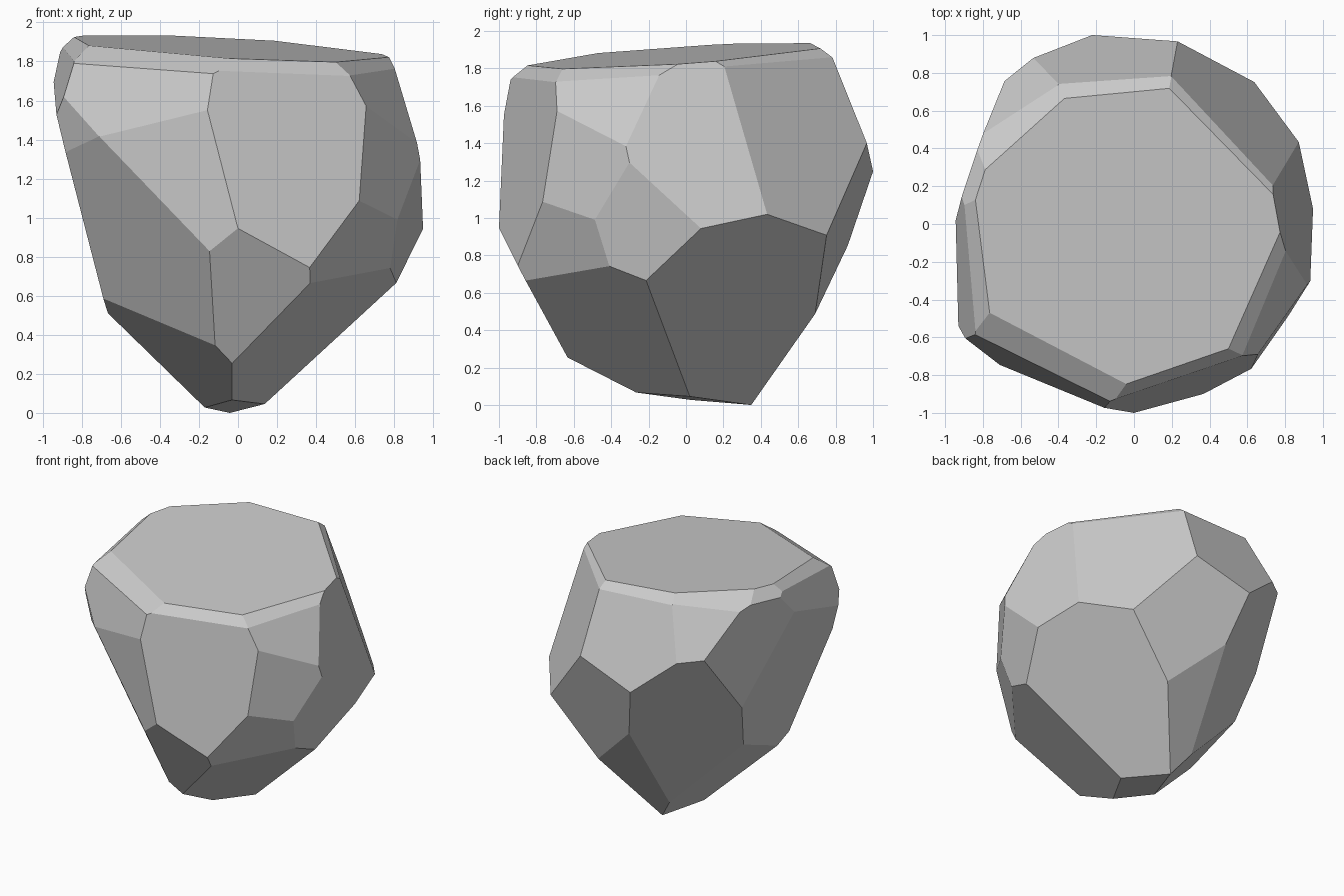
import bpy, bmesh
from mathutils import Vector

if "Cube" in bpy.data.objects:
    bpy.data.objects.remove(bpy.data.objects["Cube"])

CENTRE = Vector((0, 0, 1))

# Each facet is a flat cut: outward direction scaled by 1 / distance from the centre
TOP = [(.065, -.076, 1.145)]
RIM = [(-.015, .519, .692), (-.323, .357, .686), (-.567, .158, .542),
       (-.515, -.111, .626), (.504, .412, .670), (.526, -.262, .704),
       (.238, -.632, .579), (-.174, -.462, .734)]
LEFT = [(-.859, -.104, .273), (-1.104, .371, -.071), (-1.289, .061, -.312),
        (-.776, -.715, -.202)]
BACK = [(-.825, .955, -.543), (-.458, .624, .403), (-.052, .898, .356),
        (.787, .704, .341), (.194, 1.127, -.333), (-.136, 1.032, -.637)]
RIGHT = [(1.053, .175, .234), (.795, -.355, .405), (.868, -.598, .031),
         (.813, -.686, -.336), (1.064, -.266, -.244), (.971, .402, -.904)]
FRONT = [(-.016, -.974, -.516), (.348, -1.007, .134), (-.398, -.838, .220),
         (-.395, -.997, -.058), (-.806, -.854, -.499)]
BASE = [(-.953, .304, -.858), (.061, -.112, -1.046), (-.713, -.470, -.918),
        (.714, -.488, -.960)]


def chisel(bm, facet):
    """Slice off everything beyond the facet plane and cap the cut."""
    n = Vector(facet)
    bmesh.ops.bisect_plane(bm, geom=bm.verts[:] + bm.edges[:] + bm.faces[:], dist=1e-5,
                           plane_co=CENTRE + n / n.length_squared, plane_no=n,
                           clear_outer=True)
    rim = [e for e in bm.edges if e.is_boundary]
    if rim:
        bmesh.ops.holes_fill(bm, edges=rim, sides=0)


# Rough block, chiselled into a faceted boulder
bm = bmesh.new()
bmesh.ops.create_cube(bm, size=3)
bmesh.ops.translate(bm, verts=bm.verts[:], vec=CENTRE)
for facet in TOP + RIM + LEFT + BACK + RIGHT + FRONT + BASE:
    chisel(bm, facet)
bmesh.ops.recalc_face_normals(bm, faces=bm.faces[:])

# Stand it on the ground
low = min(v.co.z for v in bm.verts)
bmesh.ops.translate(bm, verts=bm.verts[:], vec=(0, 0, -low))

mesh = bpy.data.meshes.new("boulder")
bm.to_mesh(mesh)
bm.free()
boulder = bpy.data.objects.new("boulder", mesh)
bpy.context.collection.objects.link(boulder)
